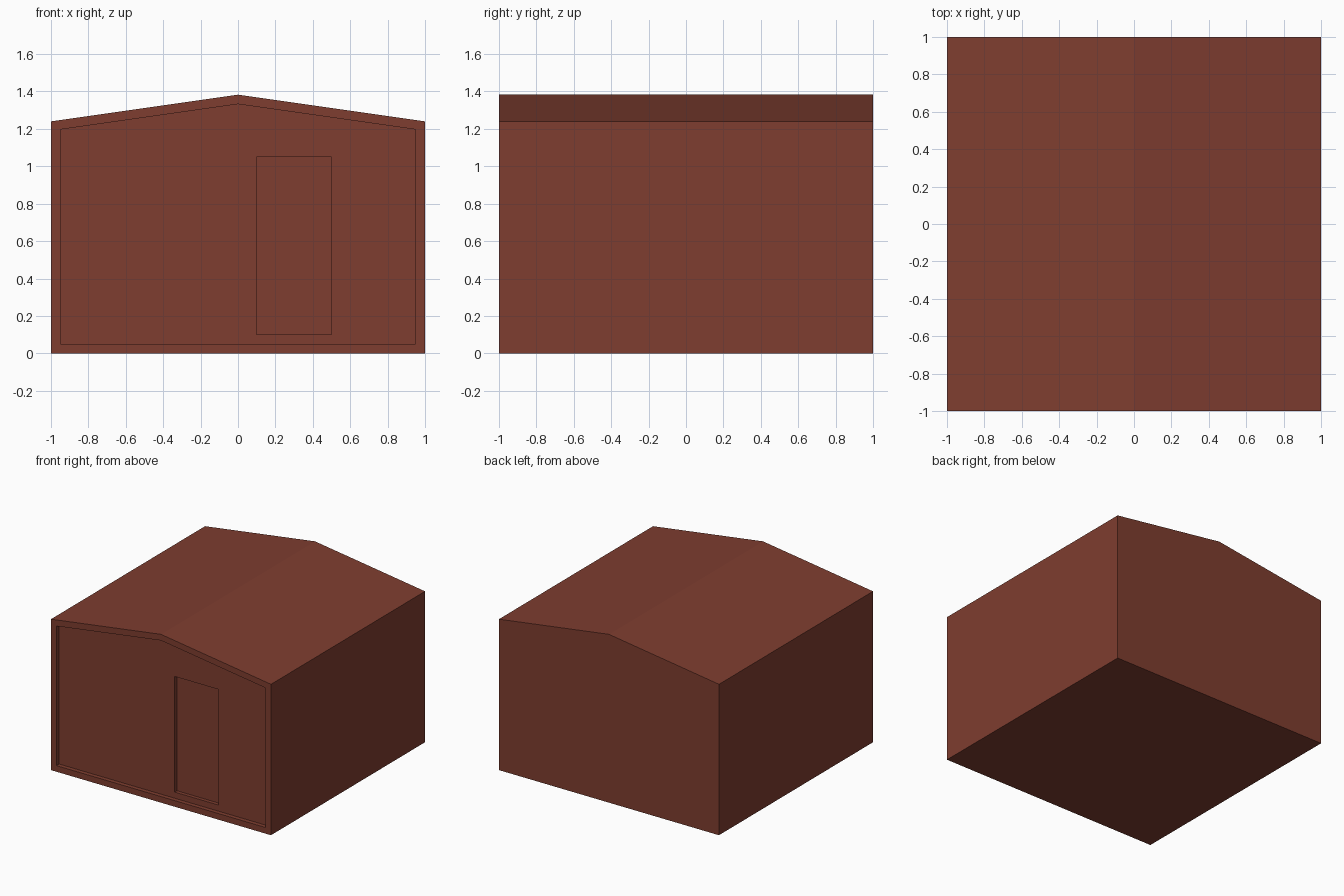
import bpy, bmesh
from mathutils import Vector

if "Cube" in bpy.data.objects:
    bpy.data.objects.remove(bpy.data.objects["Cube"])

HALF, EAVE, RIDGE = 1.0, 1.24, 1.383
RIM, PANEL_DEPTH, DOOR_DEPTH = 0.05, 0.035, 0.03

brick = bpy.data.materials.new("brick_red")
brick.diffuse_color = (0.21, 0.047, 0.029, 1)
brick.use_nodes = True
brick.node_tree.nodes["Principled BSDF"].inputs["Base Color"].default_value = brick.diffuse_color


def make_object(name, bm):
    bmesh.ops.recalc_face_normals(bm, faces=bm.faces)
    mesh = bpy.data.meshes.new(name)
    bm.to_mesh(mesh)
    bm.free()
    mesh.materials.append(brick)
    obj = bpy.data.objects.new(name, mesh)
    bpy.context.collection.objects.link(obj)
    return obj


# Shed body: gabled profile extruded front to back
bm = bmesh.new()
profile = [(-HALF, 0), (HALF, 0), (HALF, EAVE), (0, RIDGE), (-HALF, EAVE)]
front = bm.faces.new([bm.verts.new((x, -HALF, z)) for x, z in profile])
ext = bmesh.ops.extrude_face_region(bm, geom=[front], use_keep_orig=True)
moved = [g for g in ext["geom"] if isinstance(g, bmesh.types.BMVert)]
bmesh.ops.translate(bm, verts=moved, vec=(0, 2 * HALF, 0))
bmesh.ops.recalc_face_normals(bm, faces=bm.faces)

# Front wall: thin rim around a recessed panel
front = min(bm.faces, key=lambda f: f.calc_center_median().y)
bmesh.ops.inset_region(bm, faces=[front], thickness=RIM, use_even_offset=True)
ext = bmesh.ops.extrude_face_region(bm, geom=[front])
moved = [g for g in ext["geom"] if isinstance(g, bmesh.types.BMVert)]
bmesh.ops.translate(bm, verts=moved, vec=(0, PANEL_DEPTH, 0))
if front.is_valid:
    bmesh.ops.delete(bm, geom=[front], context="FACES_ONLY")
body = make_object("shed_body", bm)

# Door recess cut into the panel
bm = bmesh.new()
bmesh.ops.create_cube(bm, size=1)
y0, y1 = -HALF - 0.1, -HALF + PANEL_DEPTH + DOOR_DEPTH
bmesh.ops.scale(bm, verts=bm.verts, vec=(0.4, y1 - y0, 0.95))
bmesh.ops.translate(bm, verts=bm.verts, vec=Vector((0.3, (y0 + y1) / 2, 0.575)))
cutter = make_object("door_cutter", bm)
cutter.hide_render = True
cutter.display_type = "WIRE"
cut = body.modifiers.new("door_recess", "BOOLEAN")
cut.operation = "DIFFERENCE"
cut.solver = "EXACT"
cut.object = cutter
